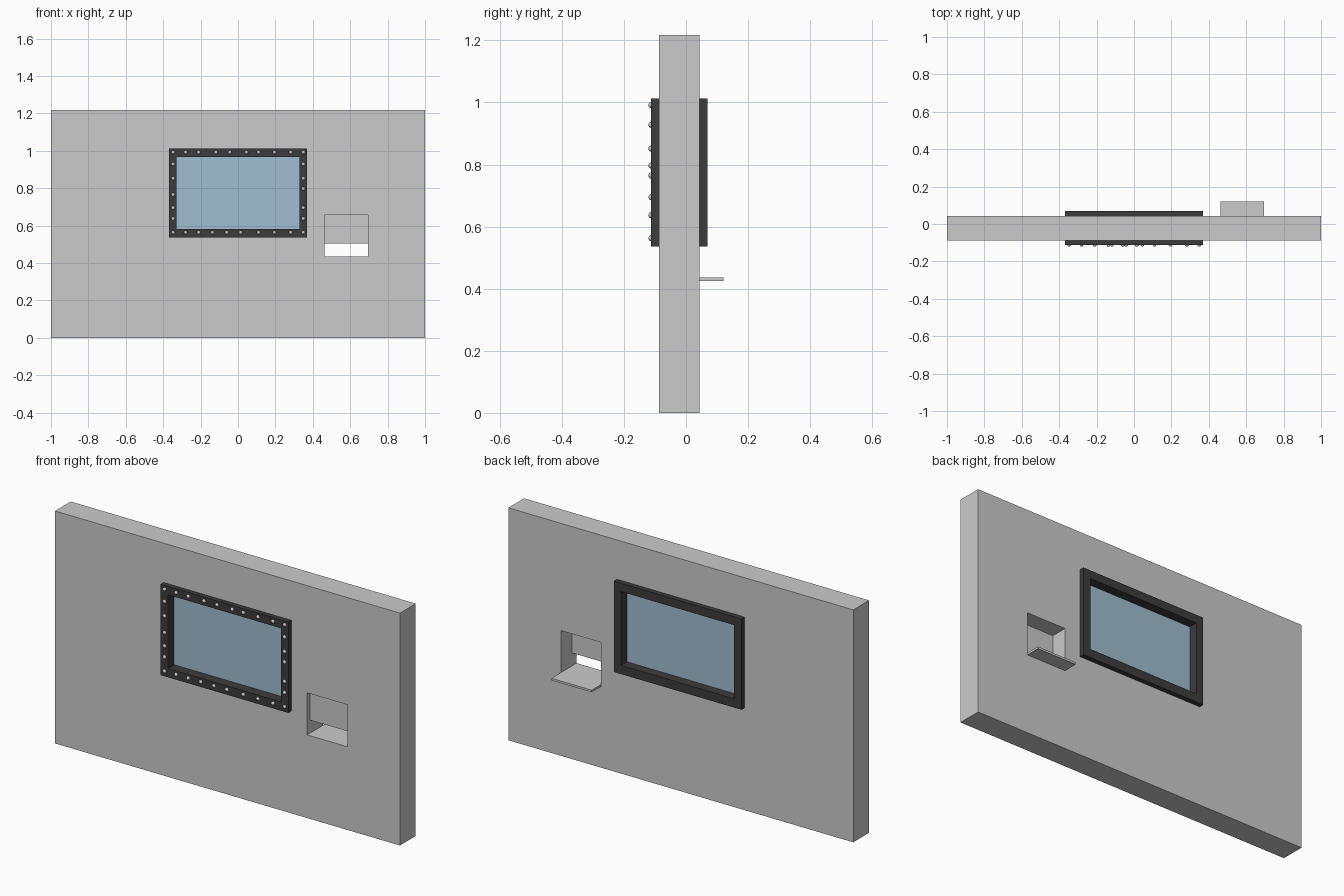
import bpy
import bmesh
from mathutils import Matrix, Vector

if "Cube" in bpy.data.objects:
    bpy.data.objects.remove(bpy.data.objects["Cube"])


def material(name, color):
    mat = bpy.data.materials.new(name)
    mat.diffuse_color = color
    mat.use_nodes = True
    mat.node_tree.nodes["Principled BSDF"].inputs["Base Color"].default_value = mat.diffuse_color
    return mat


def finish(name, bm, mat=None):
    bmesh.ops.recalc_face_normals(bm, faces=bm.faces)
    mesh = bpy.data.meshes.new(name)
    bm.to_mesh(mesh)
    bm.free()
    if mat:
        mesh.materials.append(mat)
    obj = bpy.data.objects.new(name, mesh)
    bpy.context.collection.objects.link(obj)
    return obj


def box(name, xs, ys, zs, mat=None):
    lo, hi = Vector((xs[0], ys[0], zs[0])), Vector((xs[1], ys[1], zs[1]))
    bm = bmesh.new()
    bmesh.ops.create_cube(bm, size=1, matrix=Matrix.Translation((lo + hi) / 2)
                          @ Matrix.Diagonal((*(hi - lo), 1)))
    return finish(name, bm, mat)


def cut(target, name, xs, ys, zs):
    cutter = box(name, xs, ys, zs)
    cutter.hide_render = True
    cutter.hide_viewport = True
    mod = target.modifiers.new(name, 'BOOLEAN')
    mod.operation = 'DIFFERENCE'
    mod.solver = 'EXACT'
    mod.object = cutter


dark = material("dark_metal", (0.045, 0.045, 0.045, 1))
blue = material("blue_glass", (0.35, 0.51, 0.63, 1))

FRONT, BACK = -0.087, 0.043          # wall faces
FRAME_Y = (-0.112, 0.069)            # frame depth
FRAME_X, FRAME_Z = (-0.37, 0.37), (0.536, 1.012)
PANE_X, PANE_Z = (-0.328, 0.328), (0.582, 0.968)
HATCH_X, HATCH_Z = (0.462, 0.695), (0.425, 0.656)

# Wall with window opening and pass-through hatch
wall = box("wall", (-1, 1), (FRONT, BACK), (0, 1.218))
cut(wall, "window_cutter", FRAME_X, (-0.3, 0.3), FRAME_Z)
cut(wall, "hatch_cutter", HATCH_X, (-0.3, 0.3), HATCH_Z)

# Window frame standing proud on both sides
frame = box("window_frame", FRAME_X, FRAME_Y, FRAME_Z, dark)
cut(frame, "pane_cutter", PANE_X, (-0.3, 0.3), PANE_Z)

# Thick glass set into the frame
box("window_glass", PANE_X, (-0.06, 0.02), PANE_Z, blue)

# Hatch shelf and upper screen
box("hatch_shelf", HATCH_X, (FRONT, 0.121), (0.425, 0.436))
box("hatch_screen", HATCH_X, (-0.065, -0.047), (0.505, HATCH_Z[1]))

# Unevenly spaced bolts around the front of the frame
shared = [-0.347, -0.28, -0.21, 0.195, 0.282, 0.349]
spots = [(x, 0.992) for x in shared + [-0.118, -0.043, 0.045, 0.11]]
spots += [(x, 0.563) for x in shared + [-0.137, -0.06, 0.015, 0.11]]
for z in (0.928, 0.852, 0.695, 0.637):
    spots += [(-0.347, z), (0.349, z)]
spots += [(-0.347, 0.765), (0.349, 0.797)]

bm = bmesh.new()
for x, z in spots:
    bmesh.ops.create_uvsphere(
        bm, u_segments=12, v_segments=8, radius=0.01,
        matrix=Matrix.Translation((x, FRAME_Y[0], z))
        @ Matrix.Diagonal((1, 0.9, 1, 1)) @ Matrix.Rotation(1.5707963, 4, 'X'))
for face in bm.faces:
    face.smooth = True
finish("frame_bolts", bm)
